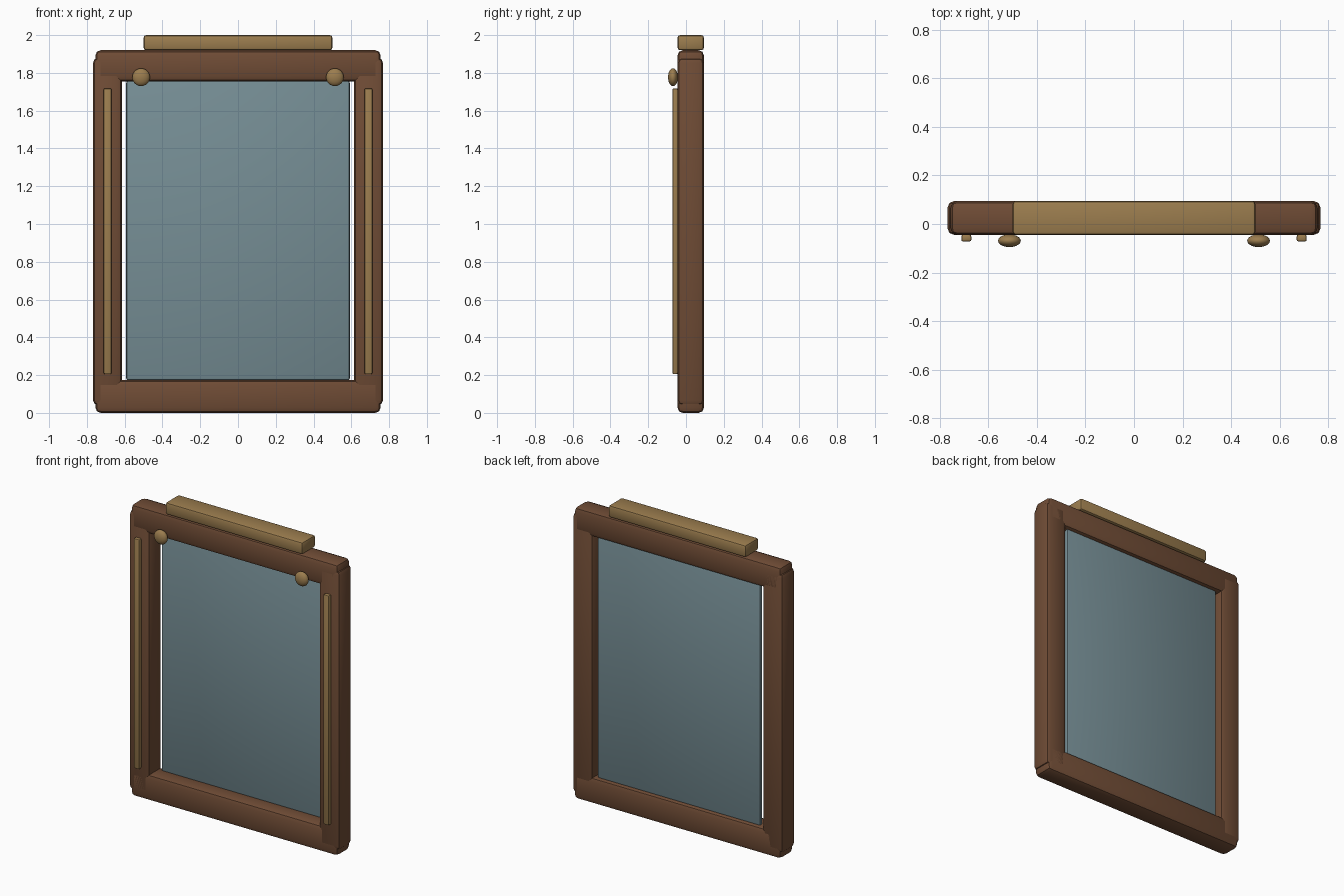
import bpy

if "Cube" in bpy.data.objects:
    bpy.data.objects.remove(bpy.data.objects["Cube"])


def material(name, rgb):
    m = bpy.data.materials.new(name)
    m.diffuse_color = (*rgb, 1)
    m.use_nodes = True
    m.node_tree.nodes["Principled BSDF"].inputs["Base Color"].default_value = m.diffuse_color
    return m


WOOD = material("dark_wood", (0.16, 0.072, 0.036))
BRASS = material("brass", (0.33, 0.205, 0.077))
GLASS = material("glass", (0.18, 0.27, 0.30))


def finish(obj, name, mat):
    obj.name = name
    obj.data.materials.append(mat)
    bpy.ops.object.shade_smooth_by_angle(angle=0.6)
    return obj


def box(name, x, y, z, mat, bevel, segments=2):
    """Bevelled box from (min, max) ranges on each axis."""
    ranges = (x, y, z)
    bpy.ops.mesh.primitive_cube_add(size=1, location=[(a + b) / 2 for a, b in ranges])
    obj = bpy.context.object
    obj.scale = [b - a for a, b in ranges]
    bpy.ops.object.transform_apply(location=False, rotation=False, scale=True)
    mod = obj.modifiers.new("rounded_edges", 'BEVEL')
    mod.width = bevel
    mod.segments = segments
    bpy.ops.object.modifier_apply(modifier=mod.name)
    return finish(obj, name, mat)


DEPTH = (-0.045, 0.095)

# Top and bottom rails
box("bottom_rail", (-0.755, 0.755), DEPTH, (0.0, 0.175), WOOD, 0.028)
box("top_rail", (-0.755, 0.755), DEPTH, (1.755, 1.92), WOOD, 0.028)

# Cap strip on the top rail
box("top_cap", (-0.5, 0.5), DEPTH, (1.92, 2.0), BRASS, 0.014)

# Pane set near the back, with a narrow gap at each side
box("glass_pane", (-0.592, 0.592), (0.045, 0.075), (0.173, 1.757), GLASS, 0.011)

for side, s in (("left", -1), ("right", 1)):
    # Side stile
    box(side + "_stile", sorted((s * 0.615, s * 0.768)), DEPTH, (0.04, 1.88), WOOD, 0.028)
    # Raised trim on the stile
    box(side + "_trim", sorted((s * 0.67, s * 0.711)), (-0.072, -0.044), (0.205, 1.718), BRASS, 0.007)
    # Flattened round knob
    bpy.ops.mesh.primitive_uv_sphere_add(segments=20, ring_count=12, radius=1,
                                         location=(s * 0.513, -0.069, 1.777))
    knob = bpy.context.object
    knob.scale = (0.047, 0.026, 0.047)
    bpy.ops.object.transform_apply(location=False, rotation=False, scale=True)
    finish(knob, side + "_knob", BRASS)
